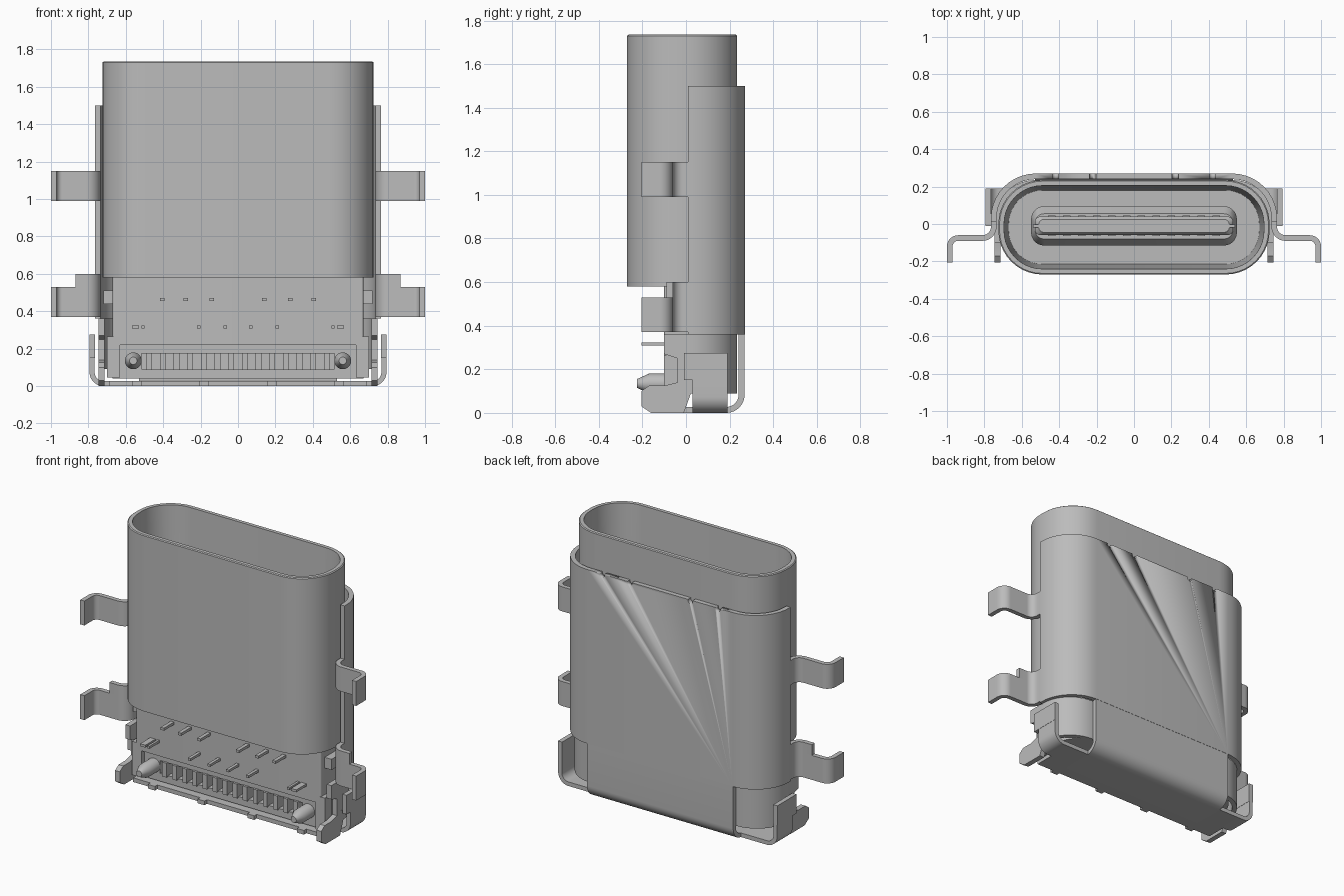
import bpy, bmesh, math
from mathutils import Vector

cube = bpy.data.objects.get("Cube")
if cube:
    bpy.data.objects.remove(cube, do_unlink=True)

grey = bpy.data.materials.new("plain grey")
grey.use_nodes = True
grey.diffuse_color = (0.5, 0.5, 0.5, 1)
grey.node_tree.nodes["Principled BSDF"].inputs["Base Color"].default_value = (0.5, 0.5, 0.5, 1)


def finish(name, bm, mirror=False):
    bmesh.ops.recalc_face_normals(bm, faces=bm.faces)
    mesh = bpy.data.meshes.new(name)
    bm.to_mesh(mesh)
    bm.free()
    mesh.materials.append(grey)
    ob = bpy.data.objects.new(name, mesh)
    bpy.context.collection.objects.link(ob)
    bpy.ops.object.select_all(action='DESELECT')
    bpy.context.view_layer.objects.active = ob
    ob.select_set(True)
    bpy.ops.object.shade_smooth_by_angle(angle=math.radians(30))
    if mirror:
        mod = ob.modifiers.new("Mirror", 'MIRROR')
        mod.use_mirror_merge = False
    return ob


def fillet(points, closed, steps=10):
    """Round the corners of a polyline of (a, b[, radius])."""
    out, n = [], len(points)
    for i, p in enumerate(points):
        v = Vector(p[:2])
        r = p[2] if len(p) > 2 else 0
        if r == 0 or (not closed and i in (0, n - 1)):
            out.append(v)
            continue
        d1 = (Vector(points[i - 1][:2]) - v).normalized()
        d2 = (Vector(points[(i + 1) % n][:2]) - v).normalized()
        half = d1.angle(d2) / 2
        centre = v + (d1 + d2).normalized() * (r / math.sin(half))
        a = v + d1 * (r / math.tan(half)) - centre
        b = v + d2 * (r / math.tan(half)) - centre
        sweep = a.angle_signed(b)
        for k in range(steps + 1):
            t = -sweep * k / steps
            c, s = math.cos(t), math.sin(t)
            out.append(centre + Vector((a.x * c - a.y * s, a.x * s + a.y * c)))
    return out


def prism(name, outline, axis, lo, hi, mirror=False):
    """Extrude a closed 2D outline along an axis."""
    place = {'x': lambda p, c: (c, p[0], p[1]),
             'y': lambda p, c: (p[0], c, p[1]),
             'z': lambda p, c: (p[0], p[1], c)}[axis]
    bm = bmesh.new()
    a = [bm.verts.new(place(p, lo)) for p in outline]
    b = [bm.verts.new(place(p, hi)) for p in outline]
    bm.faces.new(a)
    bm.faces.new(b)
    for i in range(len(a)):
        bm.faces.new((a[i - 1], a[i], b[i], b[i - 1]))
    return finish(name, bm, mirror)


def strip(name, path, thick, axis, lo, hi, mirror=False):
    """Bent sheet metal: a rounded path with thickness, extruded."""
    pts = fillet(path, False)
    left, right = [], []
    for i, p in enumerate(pts):
        d = pts[min(i + 1, len(pts) - 1)] - pts[max(i - 1, 0)]
        nrm = Vector((-d.y, d.x)).normalized() * thick / 2
        left.append(p + nrm)
        right.append(p - nrm)
    return prism(name, left + right[::-1], axis, lo, hi, mirror)


def box(name, x, y, z, mirror=False):
    return prism(name, [(x[0], y[0]), (x[1], y[0]), (x[1], y[1]), (x[0], y[1])],
                 'z', z[0], z[1], mirror)


def rounded(x, y0, y1, front_r, back_r):
    return fillet([(-x, y0, front_r), (x, y0, front_r), (x, y1, back_r), (-x, y1, back_r)], True)


def loft(name, levels):
    """Join rounded outlines (x, y0, y1, radius, z) into a closed solid."""
    bm = bmesh.new()
    rings = [[bm.verts.new((p.x, p.y, z)) for p in rounded(x, y0, y1, r, r)]
             for x, y0, y1, r, z in levels]
    for a, b in zip(rings, rings[1:]):
        for i in range(len(a)):
            bm.faces.new((a[i - 1], a[i], b[i], b[i - 1]))
    bm.faces.new(rings[0])
    bm.faces.new(rings[-1])
    return finish(name, bm)


# Inner shell: hollow mouth with a floor inside
loft("mouth_shell", [(0.725 - d, -0.27 + d, 0.235 - d, 0.235 - d, z) for d, z in
                     ((0, 0.58), (0, 1.73), (0.006, 1.735), (0.03, 1.735), (0.055, 0.75))])

# Tongue with collar, mid plate and contacts
loft("tongue_collar", [(0.55, -0.115, 0.095, 0.07, 0.74), (0.55, -0.115, 0.095, 0.07, 0.88),
                       (0.53, -0.08, 0.055, 0.05, 0.94)])
loft("tongue", [(0.53, -0.06, 0.04, 0.03, 0.9), (0.53, -0.06, 0.04, 0.03, 1.44),
                (0.51, -0.045, 0.025, 0.03, 1.46)])
box("tongue_latch", (0.34, 0.54), (-0.018, -0.002), (0.94, 1.465), True)
for i in range(12):
    x = (i - 5.5) * 0.08
    for side, y in (("back", 0.038), ("front", -0.065)):
        box(f"{side}_contact", (x - 0.02, x + 0.02), (y, y + 0.007), (0.94, 1.4))

# Outer shell wrapped around the back, with small notches along its top edge
wrap = strip("outer_shell", [(0.75, 0.01), (0.75, 0.255, 0.225), (-0.75, 0.255, 0.225),
                             (-0.75, 0.01)], 0.03, 'z', 0.36, 1.5)
for x in (0.22, 0.42):
    ring = [(x + 0.018 * math.cos(k * math.pi / 8), 1.495 + 0.018 * math.sin(k * math.pi / 8))
            for k in range(16)]
    cutter = prism("notch_cutter", ring, 'y', 0.2, 0.3, True)
    cutter.hide_render = True
    cutter.hide_viewport = True
    cut = wrap.modifiers.new("Notch", 'BOOLEAN')
    cut.object = cutter
    cut.solver = 'EXACT'

# Mounting legs on both sides
leg = [(0.75, 0.01), (0.75, -0.075, 0.06), (0.985, -0.075, 0.045), (0.985, -0.205)]
strip("upper_leg", leg, 0.03, 'z', 0.99, 1.15, True)
strip("lower_leg", leg, 0.03, 'z', 0.37, 0.53, True)
strip("lower_leg_shoulder", leg[:2] + [(0.87, -0.075)], 0.03, 'z', 0.53, 0.6, True)

# Back plate folding under into the base, with side flaps
strip("back_plate", [(0.255, 0.36), (0.255, 0.0135, 0.07), (-0.1, 0.0135)], 0.027,
      'x', -0.53, 0.53)
strip("side_flap", [(0.78, 0.15), (0.78, 0.0135, 0.06), (0.53, 0.0135)], 0.027,
      'y', 0.03, 0.19, True)
box("flap_top", (0.765, 0.795), (-0.01, 0.19), (0.15, 0.275), True)
box("base_corner", (0.53, 0.69), (-0.1, 0.03), (0, 0.027), True)
for x in (0.18, 0.54):
    box("base_tab", (x - 0.025, x + 0.025), (-0.125, -0.1), (0, 0.027), True)

# Inner bracket and its solder feet
strip("inner_bracket", [(0.73, -0.02), (0.73, 0.22, 0.2), (-0.73, 0.22, 0.2), (-0.73, -0.02)],
      0.03, 'z', 0.09, 0.36)
foot = [(-0.205, 0.03), (-0.16, 0), (-0.01, 0), (0.03, 0.11), (0.06, 0.12), (0.06, 0.15),
        (0, 0.16), (0, 0.36), (-0.1, 0.36), (-0.1, 0.27), (-0.04, 0.25), (-0.04, 0.14),
        (-0.1, 0.125), (-0.17, 0.125), (-0.205, 0.1)]
prism("solder_foot", foot, 'x', 0.713, 0.747, True)

# Insulating housing
prism("housing_upper", rounded(0.67, -0.1, 0.235, 0.01, 0.2), 'z', 0.22, 0.6)
prism("housing_lower", rounded(0.67, -0.02, 0.235, 0.01, 0.2), 'z', 0.09, 0.22)
box("housing_front_rail", (-0.67, 0.67), (-0.07, 0), (0.175, 0.22))
box("housing_base_rail", (-0.67, 0.67), (-0.07, 0), (0.04, 0.092))
box("housing_end", (0.515, 0.67), (-0.07, 0), (0.09, 0.18), True)
box("housing_wing", (0.63, 0.7), (-0.1, -0.03), (0.045, 0.265), True)
box("housing_clip", (0.66, 0.72), (-0.06, 0.06), (0.44, 0.51), True)
for i in range(14):
    x = (i - 6.5) * 0.073
    box("rear_contact", (x - 0.016, x + 0.016), (-0.085, 0), (0.085, 0.178))

# Locating pegs with tapered tips
bm = bmesh.new()
rings = [[bm.verts.new((0.56 + r * math.cos(k * math.pi / 12), y, 0.135 + r * math.sin(k * math.pi / 12)))
          for k in range(24)] for r, y in ((0.045, -0.05), (0.045, -0.17), (0.02, -0.225))]
for a, b in zip(rings, rings[1:]):
    for i in range(24):
        bm.faces.new((a[i - 1], a[i], b[i], b[i - 1]))
bm.faces.new(rings[0])
bm.faces.new(rings[-1])
finish("locating_peg", bm, True)

# Thin terminals standing out of the housing front
for x in (0.14, 0.28, 0.405):
    box("upper_terminal", (x - 0.012, x + 0.012), (-0.205, -0.09), (0.455, 0.472), True)
for x, w in ((0.068, 0.01), (0.21, 0.01), (0.507, 0.008), (0.547, 0.019)):
    box("lower_terminal", (x - w, x + w), (-0.205, -0.09), (0.308, 0.324), True)
